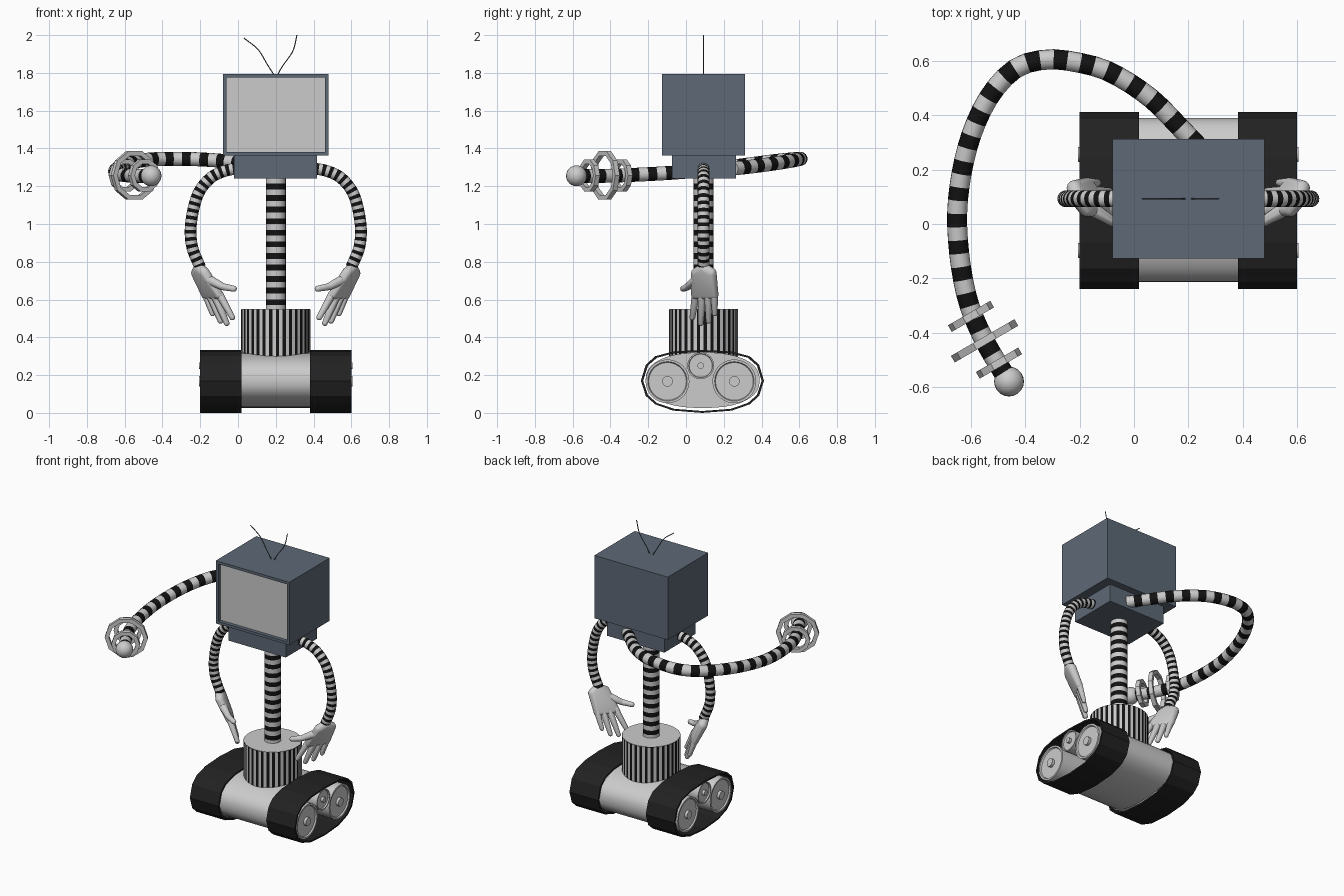
import bpy, bmesh, math
from mathutils import Vector, Matrix

if "Cube" in bpy.data.objects:
    bpy.data.objects.remove(bpy.data.objects["Cube"])

CX, CY = 0.2, 0.093          # centre of the robot body


def material(name, rgb):
    m = bpy.data.materials.new(name)
    m.diffuse_color = (*rgb, 1)
    m.use_nodes = True
    m.node_tree.nodes["Principled BSDF"].inputs["Base Color"].default_value = m.diffuse_color
    return m


LIGHT = material("light_grey", (0.8, 0.8, 0.8))
BLACK = material("black", (0.006, 0.006, 0.006))
RUBBER = material("rubber", (0.016, 0.016, 0.016))
SLATE = material("slate", (0.11, 0.14, 0.18))


def finish(bm, name, mats=(), smooth=None):
    bmesh.ops.recalc_face_normals(bm, faces=bm.faces)
    me = bpy.data.meshes.new(name)
    bm.to_mesh(me)
    bm.free()
    for m in mats:
        me.materials.append(m)
    ob = bpy.data.objects.new(name, me)
    bpy.context.collection.objects.link(ob)
    if smooth:
        bpy.ops.object.select_all(action='DESELECT')
        ob.select_set(True)
        bpy.context.view_layer.objects.active = ob
        bpy.ops.object.shade_smooth_by_angle(angle=math.radians(smooth))
    return ob


def spline(pts, n):
    """Catmull-Rom path resampled to n+1 evenly spaced points."""
    p = [Vector(q) for q in pts]
    p = [2 * p[0] - p[1]] + p + [2 * p[-1] - p[-2]]
    dense = []
    for a, b, c, d in zip(p, p[1:], p[2:], p[3:]):
        for k in range(40):
            t = k / 40
            dense.append(0.5 * (2 * b + (c - a) * t + (2 * a - 5 * b + 4 * c - d) * t * t
                                + (3 * b - a - 3 * c + d) * t ** 3))
    dense.append(p[-2])
    lens = [0]
    for a, b in zip(dense, dense[1:]):
        lens.append(lens[-1] + (b - a).length)
    out, j = [], 0
    for i in range(n + 1):
        s = lens[-1] * i / n
        while j < len(lens) - 2 and lens[j + 1] < s:
            j += 1
        out.append(dense[j].lerp(dense[j + 1], (s - lens[j]) / (lens[j + 1] - lens[j])))
    return out


def tube(name, pts, r, bands, mats, sides=16):
    """Swept round tube whose bands alternate between the materials."""
    path = spline(pts, bands)
    bm = bmesh.new()
    rings = []
    up = None
    for i, c in enumerate(path):
        t = (path[min(i + 1, bands)] - path[max(i - 1, 0)]).normalized()
        if up is None:
            up = t.orthogonal().normalized()
        up = (up - t * up.dot(t)).normalized()
        side = t.cross(up)
        rings.append([bm.verts.new(c + r * (up * math.cos(a) + side * math.sin(a)))
                      for a in (2 * math.pi * k / sides for k in range(sides))])
    for i in range(bands):
        for k in range(sides):
            l = (k + 1) % sides
            f = bm.faces.new((rings[i][k], rings[i][l], rings[i + 1][l], rings[i + 1][k]))
            f.material_index = i % len(mats)
    bm.faces.new(rings[0])
    bm.faces.new(rings[-1])
    return finish(bm, name, mats, 50)


def lathe(name, profile, origin, axis, sides, mats=(), smooth=30, closed=False):
    """Revolve (radius, height) points about an axis; materials alternate round it."""
    rot = Vector(axis).to_track_quat('Z', 'Y').to_matrix().to_4x4()
    M = Matrix.Translation(origin) @ rot
    bm = bmesh.new()
    cols = [[bm.verts.new(M @ Vector((r * math.cos(a), r * math.sin(a), h))) for r, h in profile]
            for a in (2 * math.pi * k / sides for k in range(sides))]
    n = len(profile)
    for k in range(sides):
        a, b = cols[k], cols[(k + 1) % sides]
        for i in range(n if closed else n - 1):
            j = (i + 1) % n
            f = bm.faces.new((a[i], b[i], b[j], a[j]))
            f.material_index = k % max(1, len(mats))
    if not closed:
        bm.faces.new([c[0] for c in cols])
        bm.faces.new([c[-1] for c in cols])
    return finish(bm, name, mats, smooth)


def box_bm(lo, hi):
    bm = bmesh.new()
    lo, hi = Vector(lo), Vector(hi)
    bmesh.ops.create_cube(bm, size=1, matrix=Matrix.Translation((lo + hi) / 2)
                          @ Matrix.Diagonal((*(hi - lo), 1)))
    return bm


def hull(bm, balls):
    """Rounded solid wrapped around a few spheres (x, y, z, r)."""
    vs = []
    for x, y, z, r in balls:
        for i in range(1, 8):
            th = math.pi * i / 8
            for k in range(12):
                ph = math.pi * k / 6
                vs.append(bm.verts.new((x + r * math.sin(th) * math.cos(ph),
                                        y + r * math.sin(th) * math.sin(ph),
                                        z + r * math.cos(th))))
    res = bmesh.ops.convex_hull(bm, input=vs)
    junk = {g for g in res["geom_interior"] + res["geom_unused"] if isinstance(g, bmesh.types.BMVert)}
    bmesh.ops.delete(bm, geom=list(junk), context='VERTS')


# Television head with recessed screen
bm = box_bm((-0.08, -0.127, 1.362), (0.48, 0.313, 1.795))
bm.normal_update()
front = min(bm.faces, key=lambda f: f.calc_center_median().y)
bmesh.ops.inset_region(bm, faces=[front], thickness=0.026)
res = bmesh.ops.extrude_face_region(bm, geom=[front])
bmesh.ops.delete(bm, geom=[front], context='FACES_ONLY')
bmesh.ops.translate(bm, vec=(0, 0.025, 0), verts=[g for g in res["geom"] if isinstance(g, bmesh.types.BMVert)])
for g in res["geom"]:
    if isinstance(g, bmesh.types.BMFace):
        g.material_index = 1
finish(bm, "head", (SLATE, LIGHT))
finish(box_bm((-0.02, -0.075, 1.24), (0.417, 0.265, 1.362)), "shoulder_box", (SLATE,))

# Antennae
tube("antenna_left", [(0.19, CY, 1.79), (0.155, CY, 1.845), (0.105, CY, 1.925), (0.03, CY, 1.985)], 0.003, 12, (SLATE,), 6)
tube("antenna_right", [(0.21, CY, 1.79), (0.235, CY, 1.835), (0.29, CY, 1.915), (0.312, CY, 2.0)], 0.003, 12, (SLATE,), 6)

# Spine and waist drum
tube("spine", [(CX, CY, 0.54), (CX, CY, 1.245)], 0.053, 23, (LIGHT, BLACK), 24)
lathe("waist_drum", [(0.183, 0.26), (0.183, 0.548)], (CX, CY, 0), (0, 0, 1), 64, (BLACK, LIGHT), 3)
lathe("waist_lid", [(0.181, 0.54), (0.181, 0.55)], (CX, CY, 0), (0, 0, 1), 64, (LIGHT,))

# Rounded chassis between the tracks
bm = bmesh.new()
ends = []
for x in (0.01, 0.39):
    ring = []
    for k in range(40):
        c, s = math.cos(math.pi * k / 20), math.sin(math.pi * k / 20)
        ring.append(bm.verts.new((x, 0.088 + 0.302 * math.copysign(abs(c) ** 0.85, c),
                                  0.173 + 0.147 * math.copysign(abs(s) ** 0.85, s))))
    bm.faces.new(ring)
    ends.append(ring)
for k in range(40):
    l = (k + 1) % 40
    bm.faces.new((ends[0][k], ends[0][l], ends[1][l], ends[1][k]))
finish(bm, "chassis", (), 40)

# Tracks: thin polygonal belts around three wheels
half = [(0, 0.333), (0.155, 0.325), (0.25, 0.3), (0.3, 0.255), (0.326, 0.17),
        (0.3, 0.09), (0.25, 0.045), (0.155, 0.012), (0, 0)]
belt = half + [(-y, z) for y, z in half[-2:0:-1]]
for side, sx in (("left", -1), ("right", 1)):
    bm = bmesh.new()
    loops = []
    for dx, k in ((0.182, 1), (0.4, 1), (0.4, 0.962), (0.182, 0.962)):
        loops.append([bm.verts.new((CX + sx * dx, 0.087 + y * k, 0.167 + (z - 0.167) * (2 * k - 1 if k == 1 else 0.94)))
                      for y, z in belt])
    for i in range(4):
        a, b = loops[i], loops[(i + 1) % 4]
        for k in range(len(belt)):
            l = (k + 1) % len(belt)
            bm.faces.new((a[k], a[l], b[l], b[k]))
    finish(bm, "track_" + side, (RUBBER,))
    for part, y, z, r in (("front", -0.098, 0.167, 0.116), ("rear", 0.256, 0.167, 0.116), ("top", 0.078, 0.25, 0.071)):
        hub = r * 0.24
        lathe(f"wheel_{part}_{side}",
              [(r, 0.185), (r, 0.397), (r * 0.9, 0.397), (r * 0.86, 0.388), (hub, 0.388), (hub, 0.406)],
              (CX, y, z), (sx, 0, 0), 32)

# Arms and hands, mirrored about the body centre
arm = [(0.19, 1.295), (0.27, 1.281), (0.35, 1.24), (0.415, 1.15), (0.449, 1.0), (0.443, 0.88), (0.4, 0.77)]
palm = [(0.405, 0.093, 0.765, 0.03), (0.418, 0.132, 0.74, 0.03), (0.376, 0.055, 0.74, 0.028),
        (0.372, 0.15, 0.625, 0.022), (0.3, 0.05, 0.625, 0.023)]
fingers = [  # knuckle, then tip
    [(0.372, 0.15, 0.63, 0.021), (0.335, 0.152, 0.525, 0.014)],
    [(0.348, 0.118, 0.625, 0.022), (0.293, 0.12, 0.487, 0.015)],
    [(0.324, 0.085, 0.625, 0.023), (0.26, 0.078, 0.475, 0.015)],
    [(0.3, 0.052, 0.63, 0.022), (0.23, 0.034, 0.505, 0.015)],
    [(0.355, 0.055, 0.705, 0.027), (0.28, 0.01, 0.668, 0.019)],
    [(0.28, 0.01, 0.668, 0.019), (0.222, -0.015, 0.657, 0.016)],
]
for side, sx in (("left", -1), ("right", 1)):
    tube("arm_" + side, [(CX + sx * x, CY, z) for x, z in arm], 0.031, 36, (LIGHT, BLACK))
    bm = bmesh.new()
    for balls in [palm] + fingers:
        hull(bm, [(CX + sx * x, y, z, r) for x, y, z, r in balls])
    finish(bm, "hand_" + side, (), 60)

# Long curling tail arm from the back of the shoulder box
tail = [(0.27, 0.25, 1.293), (0.17, 0.355, 1.305), (0.057, 0.467, 1.32), (-0.09, 0.56, 1.335),
        (-0.22, 0.597, 1.343), (-0.33, 0.605, 1.345), (-0.44, 0.57, 1.343), (-0.538, 0.46, 1.332),
        (-0.61, 0.293, 1.31), (-0.648, 0.09, 1.285), (-0.645, -0.094, 1.27), (-0.612, -0.28, 1.26),
        (-0.55, -0.43, 1.255), (-0.47, -0.565, 1.255)]
tube("tail_arm", tail, 0.037, 42, (LIGHT, BLACK))

# Faceted rings and ball at the tail tip
for i, (x, y, r) in enumerate([(-0.6, -0.34, 0.09), (-0.55, -0.43, 0.135), (-0.497, -0.512, 0.09)]):
    lathe(f"tail_ring_{i + 1}", [(r, -0.014), (r, 0.014), (r - 0.026, 0.014), (r - 0.026, -0.014)],
          (x, y, 1.257), (0.5, -0.866, 0), 10, (), None, True)
bm = bmesh.new()
bmesh.ops.create_uvsphere(bm, u_segments=20, v_segments=12, radius=0.055,
                          matrix=Matrix.Translation((-0.46, -0.58, 1.255)))
finish(bm, "tail_ball", (), 40)
